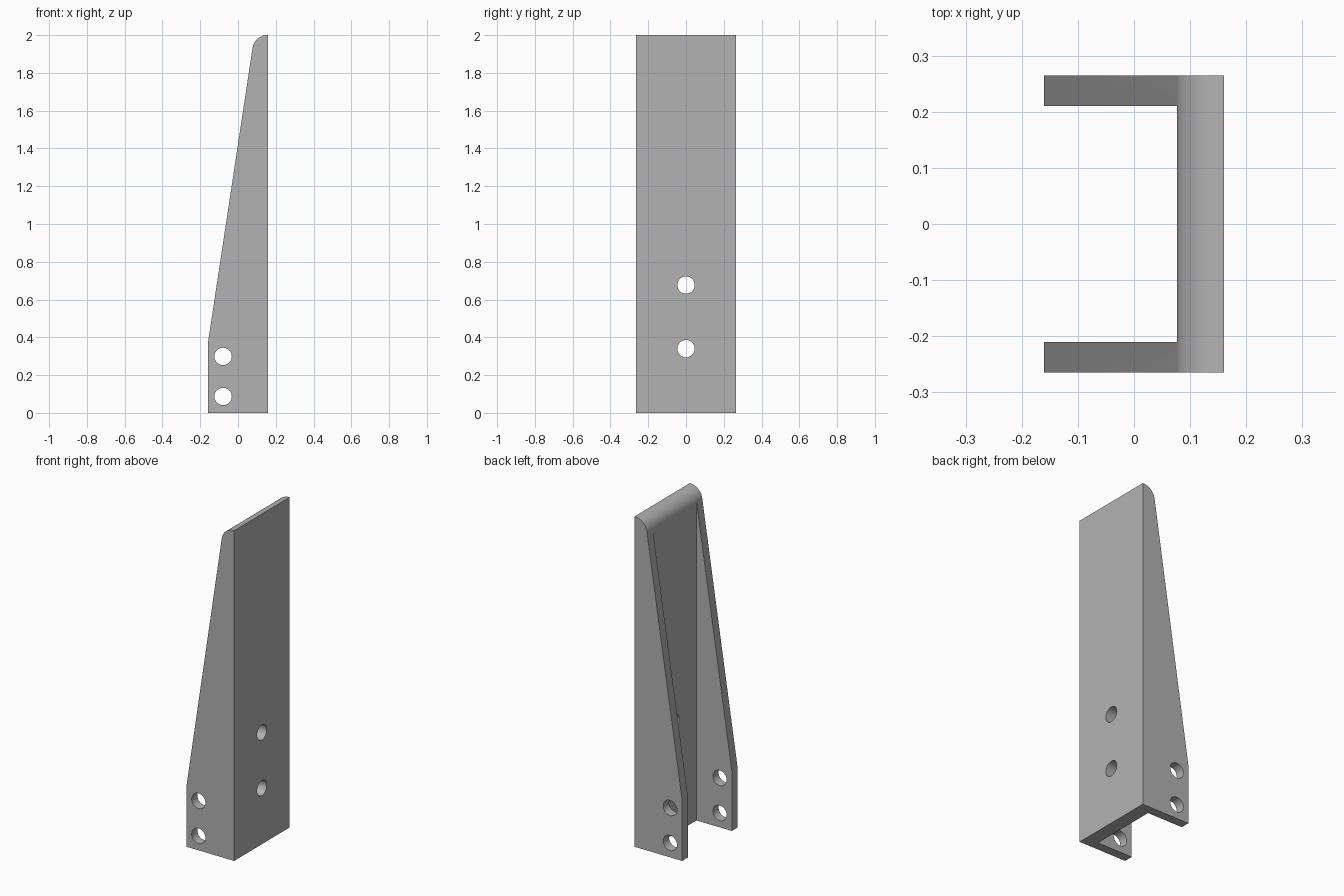
import bpy
import bmesh
import math
from mathutils import Matrix

cube = bpy.data.objects.get("Cube")
if cube:
    bpy.data.objects.remove(cube, do_unlink=True)

# Overall sizes
HALF_X, HALF_Y, HEIGHT = 0.16, 0.265, 2.0
INNER_X, INNER_Y = 0.077, 0.21
BEND_Z, NOSE_R, HOLE_R = 0.365, 0.08, 0.046

grey = bpy.data.materials.new("plain_grey")
grey.use_nodes = True
colour = (0.448, 0.448, 0.448, 1)
grey.diffuse_color = colour
grey.node_tree.nodes["Principled BSDF"].inputs["Base Color"].default_value = colour


def make_object(name, bm):
    bmesh.ops.recalc_face_normals(bm, faces=bm.faces)
    mesh = bpy.data.meshes.new(name)
    bm.to_mesh(mesh)
    bm.free()
    mesh.materials.append(grey)
    obj = bpy.data.objects.new(name, mesh)
    bpy.context.collection.objects.link(obj)
    return obj


def extrude_profile(name, points, half_width):
    """Extrude an x-z outline along y, centred."""
    bm = bmesh.new()
    face = bm.faces.new([bm.verts.new((x, -half_width, z)) for x, z in points])
    out = bmesh.ops.extrude_face_region(bm, geom=[face])
    verts = [v for v in out["geom"] if isinstance(v, bmesh.types.BMVert)]
    bmesh.ops.translate(bm, verts=verts, vec=(0, 2 * half_width, 0))
    return make_object(name, bm)


def drill(name, centre, axis):
    bm = bmesh.new()
    turn = Matrix.Rotation(math.pi / 2, 4, "Y" if axis == "X" else "X")
    bmesh.ops.create_cone(bm, cap_ends=True, segments=48, radius1=HOLE_R,
                          radius2=HOLE_R, depth=1,
                          matrix=Matrix.Translation(centre) @ turn)
    return make_object(name, bm)


# Tapered side outline with a rounded nose tangent to the slope
tilt = math.radians(8.6)
nose_x = INNER_X + NOSE_R * math.cos(tilt)
outline = [(-HALF_X, 0), (HALF_X, 0), (HALF_X, HEIGHT)]
steps = 16
for i in range(steps + 1):
    a = math.pi / 2 + (math.pi / 2 - tilt) * i / steps
    outline.append((nose_x + NOSE_R * math.cos(a),
                    HEIGHT - NOSE_R + NOSE_R * math.sin(a)))
outline.append((-HALF_X, BEND_Z))
bracket = extrude_profile("channel_bracket", outline, HALF_Y)

# Channel between the two flanges, then the bolt holes
cutters = [extrude_profile("channel_cutter",
                           [(-1, -1), (INNER_X, -1), (INNER_X, 3), (-1, 3)], INNER_Y)]
for z in (0.087, 0.299):
    cutters.append(drill("flange_hole_cutter", (-0.079, 0, z), "Y"))
for z in (0.34, 0.677):
    cutters.append(drill("web_hole_cutter", (0.3, 0, z), "X"))

bpy.context.view_layer.objects.active = bracket
for cutter in cutters:
    cutter.hide_render = True
    mod = bracket.modifiers.new("cut", "BOOLEAN")
    mod.operation = "DIFFERENCE"
    mod.solver = "EXACT"
    mod.object = cutter
    bpy.ops.object.modifier_apply(modifier=mod.name)
    bpy.data.objects.remove(cutter, do_unlink=True)

# Smooth curved walls, sharp corners
bpy.ops.object.select_all(action="DESELECT")
bracket.select_set(True)
bpy.context.view_layer.objects.active = bracket
bpy.ops.object.shade_smooth_by_angle(angle=math.radians(30))
